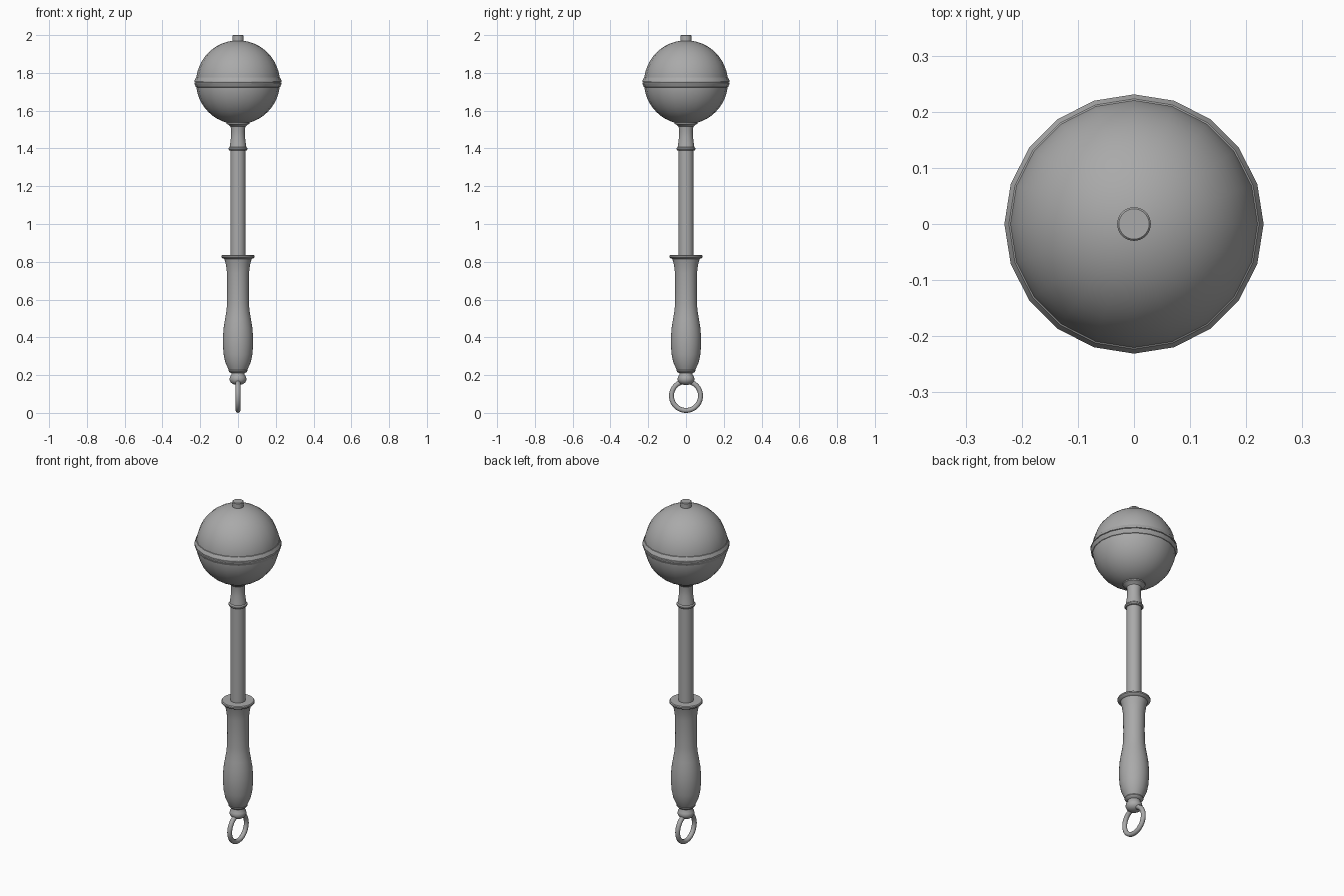
import bpy, bmesh, math

cube = bpy.data.objects.get("Cube")
if cube:
    bpy.data.objects.remove(cube, do_unlink=True)

GREY = (0.4, 0.4, 0.4, 1)
metal = bpy.data.materials.new("plain_grey")
metal.use_nodes = True
metal.diffuse_color = GREY
metal.node_tree.nodes["Principled BSDF"].inputs["Base Color"].default_value = GREY


def finish(obj, name, angle=35):
    obj.name = name
    obj.data.materials.append(metal)
    bpy.ops.object.select_all(action='DESELECT')
    obj.select_set(True)
    bpy.context.view_layer.objects.active = obj
    bpy.ops.object.shade_smooth_by_angle(angle=math.radians(angle))


def lathe(name, profile, sides=32, angle=35):
    """Turn a (radius, height) profile, listed bottom to top, around z."""
    bm = bmesh.new()
    verts = [bm.verts.new((r, 0, z)) for r, z in profile]
    edges = [bm.edges.new(pair) for pair in zip(verts, verts[1:])]
    bmesh.ops.spin(bm, geom=verts + edges, cent=(0, 0, 0), axis=(0, 0, 1),
                   angle=math.tau, steps=sides)
    bmesh.ops.remove_doubles(bm, verts=bm.verts, dist=0.0001)
    bmesh.ops.recalc_face_normals(bm, faces=bm.faces)
    mesh = bpy.data.meshes.new(name)
    bm.to_mesh(mesh)
    bm.free()
    obj = bpy.data.objects.new(name, mesh)
    bpy.context.collection.objects.link(obj)
    finish(obj, name, angle)


# Round head with a grooved seam band and a top stud
HEAD_Z, HEAD_R = 1.75, 0.222
arc = [math.pi * i / 24 for i in range(25)]
lathe("head", [(HEAD_R * math.sin(a), HEAD_Z - HEAD_R * math.cos(a)) for a in arc], 20)
half = [(0.217, 0.028), (0.223, 0.025), (0.231, 0.008), (0.231, 0.003), (0.226, 0.001)]
lathe("seam_band", [(r, HEAD_Z - d) for r, d in half]
      + [(r, HEAD_Z + d) for r, d in reversed(half)], 20, 18)
lathe("top_stud", [(0, 1.95), (0.03, 1.95), (0.03, 1.997), (0.027, 2), (0, 2)])

# Collar joining the head to the rod
lathe("neck_collar", [(0, 1.39), (0.046, 1.39), (0.05, 1.395), (0.05, 1.402),
                      (0.044, 1.408), (0.041, 1.43), (0.037, 1.46), (0.036, 1.49),
                      (0.039, 1.515), (0.052, 1.526), (0.06, 1.53),
                      (0.06, 1.537), (0, 1.537)])
lathe("rod", [(0, 0.8), (0.04, 0.8), (0.04, 1.4), (0, 1.4)])

# Turned handle with a flared guard
lathe("handle", [(0, 0.22), (0.048, 0.225), (0.055, 0.24), (0.068, 0.27),
                 (0.076, 0.31), (0.08, 0.36), (0.08, 0.4), (0.076, 0.45),
                 (0.068, 0.5), (0.061, 0.54), (0.058, 0.58), (0.057, 0.64),
                 (0.058, 0.74), (0.064, 0.785), (0.072, 0.815), (0.084, 0.82),
                 (0.088, 0.825), (0.088, 0.832), (0.084, 0.837), (0, 0.837)])

# End fitting and hanging ring
lathe("end_fitting", [(0, 0.147), (0.022, 0.15), (0.038, 0.16), (0.045, 0.175),
                      (0.043, 0.19), (0.034, 0.203), (0.034, 0.21), (0.046, 0.216),
                      (0.05, 0.222), (0.048, 0.232), (0, 0.232)])
bpy.ops.mesh.primitive_torus_add(location=(0, 0, 0.09), rotation=(0, math.pi / 2, 0),
                                 major_radius=0.077, minor_radius=0.013,
                                 major_segments=40, minor_segments=12)
finish(bpy.context.object, "hanging_ring")
